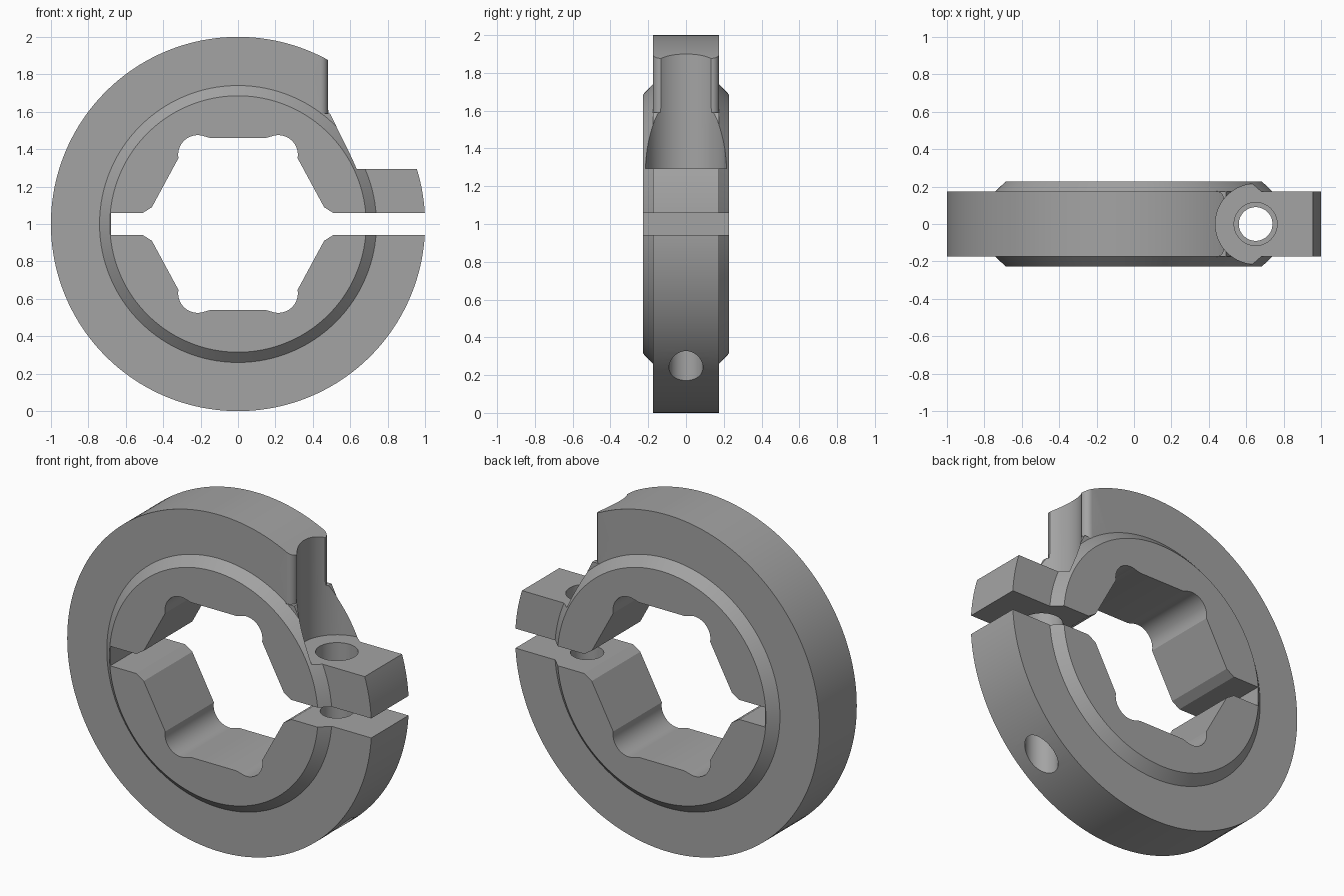
import bpy, bmesh
from math import sin, cos, pi, radians

cube = bpy.data.objects.get("Cube")
if cube:
    bpy.data.objects.remove(cube, do_unlink=True)

CENTRE = 1.0               # height of the ring axis
BOLT_X = 0.65              # vertical clamp bolt axis
FLOOR = 1.295              # seat under the bolt head

steel = bpy.data.materials.new("grey_steel")
steel.use_nodes = True
steel.diffuse_color = (0.37, 0.37, 0.37, 1)
steel.node_tree.nodes["Principled BSDF"].inputs["Base Color"].default_value = (0.37, 0.37, 0.37, 1)


def make_object(name, bm):
    bmesh.ops.recalc_face_normals(bm, faces=bm.faces)
    mesh = bpy.data.meshes.new(name)
    bm.to_mesh(mesh)
    bm.free()
    mesh.materials.append(steel)
    obj = bpy.data.objects.new(name, mesh)
    bpy.context.collection.objects.link(obj)
    return obj


def prism(name, points, start, end, axis):
    """Extrude a flat outline along y (outline in x, z) or z (outline in x, y)."""
    bm = bmesh.new()
    place = (lambda p, d: (p[0], d, p[1])) if axis == "y" else (lambda p, d: (p[0], p[1], d))
    low = [bm.verts.new(place(p, start)) for p in points]
    high = [bm.verts.new(place(p, end)) for p in points]
    bm.faces.new(low)
    bm.faces.new(high)
    for i in range(len(points)):
        j = (i + 1) % len(points)
        bm.faces.new((low[i], low[j], high[j], high[i]))
    return make_object(name, bm)


def arc(cx, cy, r, a, b, steps):
    return [(cx + r * cos(radians(a + (b - a) * i / steps)),
             cy + r * sin(radians(a + (b - a) * i / steps))) for i in range(steps + 1)]


def bolt_cylinder(name, r, bottom, top):
    return prism(name, arc(BOLT_X, 0, r, 0, 360, 64)[:-1], bottom, top, "z")


def lathe(name, profile, segments=160):
    """Revolve (radius, y) points about the ring axis and cap both ends."""
    bm = bmesh.new()
    rings = []
    for r, y in profile:
        rings.append([bm.verts.new((r * cos(2 * pi * i / segments), y,
                                    CENTRE + r * sin(2 * pi * i / segments)))
                      for i in range(segments)])
    for a, b in zip(rings, rings[1:]):
        for i in range(segments):
            j = (i + 1) % segments
            bm.faces.new((a[i], a[j], b[j], b[i]))
    bm.faces.new(rings[0])
    bm.faces.new(rings[-1])
    return make_object(name, bm)


# Clamp body: wide rim with a raised, chamfered hub on each side
half = [(0.685, -0.228), (0.74, -0.175), (1.0, -0.175)]
collar = lathe("clamp_collar", half + [(r, -y) for r, y in reversed(half)])

# Hexagonal bore with relieved corners, from one mirrored quarter
quarter = [(0.51, 0.058), (0.46, 0.09)] + arc(0.215, 0.37, 0.105, -10, 100, 12) + [(0.15, 0.46)]
upper = quarter + [(-x, z) for x, z in reversed(quarter)]
outline = upper + [(x, -z) for x, z in reversed(upper)]
cutters = [prism("bore_cutter", [(x, CENTRE + z) for x, z in outline], -1, 1, "y")]

# Clamping slit, open on the left only
cutters.append(prism("slit_cutter", [(-0.68, 0.942), (1.2, 0.942), (1.2, 1.058), (-0.68, 1.058)],
                     -1, 1, "y"))

# Bolt head notch: upright wall, sloped side and flat seat
cutters.append(prism("notch_cutter", [(0.48, 2.2), (0.48, 1.615), (0.64, FLOOR),
                                      (1.2, FLOOR), (1.2, 2.2)], -1, 1, "y"))
cutters.append(bolt_cylinder("head_pocket_cutter", 0.215, FLOOR, 2.3))

# Rounded lips on both sides of the pocket mouth
for side, name in ((-1, "front_lip_cutter"), (1, "back_lip_cutter")):
    lip = arc(0.44, 0.135, 0.04, 0, 90, 8) + [(0.44, 0.3), (0.6, 0.3), (0.6, 0.135)]
    cutters.append(prism(name, [(x, side * y) for x, y in lip], 1.59, 2.4, "z"))

# Bolt holes: clearance above the slit, narrower below
cutters.append(bolt_cylinder("clearance_hole_cutter", 0.115, 1.0, 1.4))
cutters.append(bolt_cylinder("threaded_hole_cutter", 0.09, -0.2, 1.02))

for cutter in cutters:
    cutter.hide_render = True
    mod = collar.modifiers.new(cutter.name, "BOOLEAN")
    mod.operation = "DIFFERENCE"
    mod.solver = "EXACT"
    mod.object = cutter

# Bake the cuts and discard the cutters
bpy.context.view_layer.update()
graph = bpy.context.evaluated_depsgraph_get()
baked = bpy.data.meshes.new_from_object(collar.evaluated_get(graph))
collar.modifiers.clear()
collar.data = baked
for cutter in cutters:
    bpy.data.objects.remove(cutter, do_unlink=True)

bpy.ops.object.select_all(action="DESELECT")
collar.select_set(True)
bpy.context.view_layer.objects.active = collar
bpy.ops.object.shade_smooth_by_angle(angle=radians(25))
